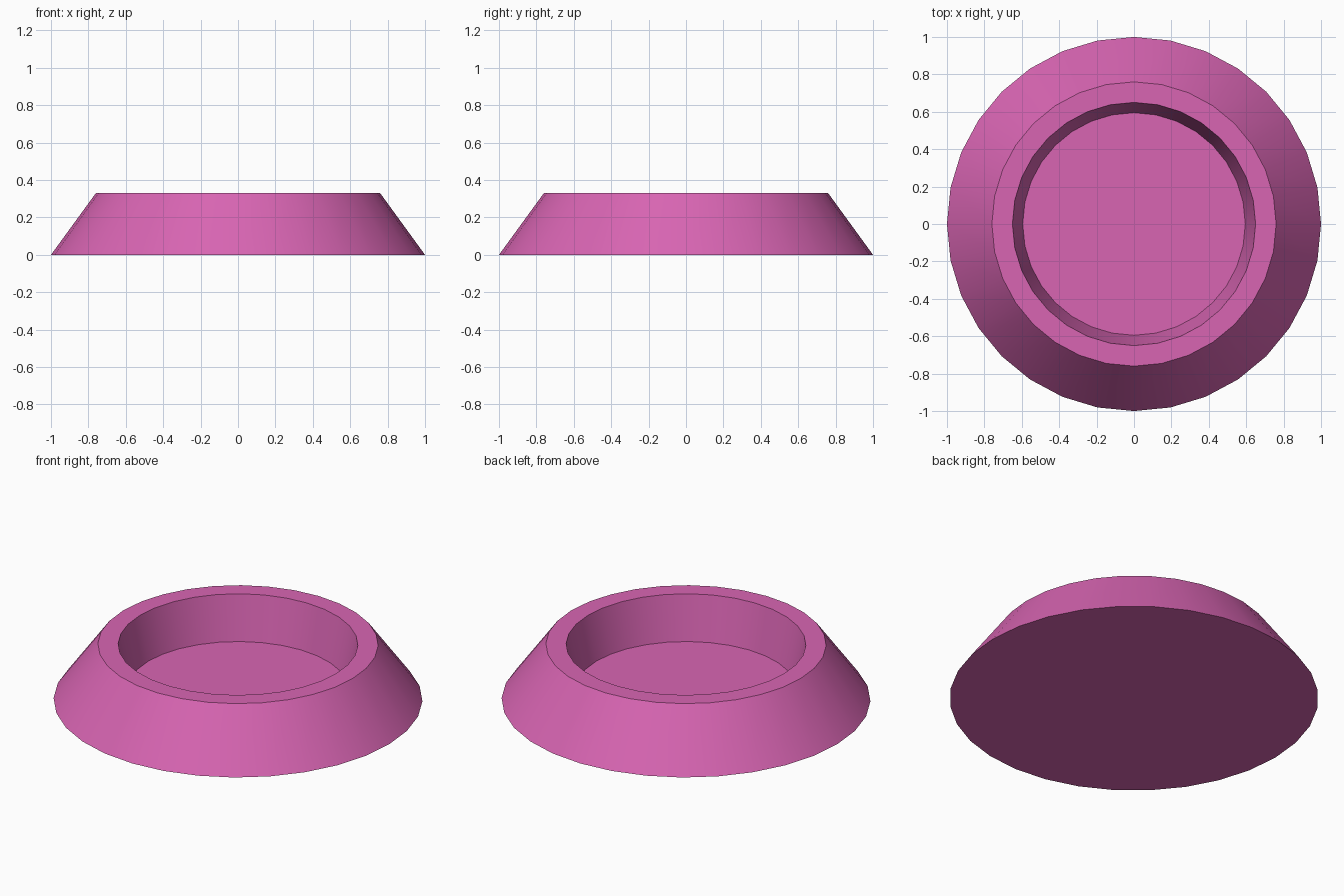
import bpy, bmesh
from math import cos, sin, pi, radians

if "Cube" in bpy.data.objects:
    bpy.data.objects.remove(bpy.data.objects["Cube"])

SIDES = 32
# Profile from the base edge, over the rim, down to the dish floor: (radius, z)
PROFILE = [(1.0, 0.0), (0.76, 0.33), (0.65, 0.33), (0.595, 0.07)]

bm = bmesh.new()
rings = [[bm.verts.new((r * cos(2 * pi * i / SIDES), r * sin(2 * pi * i / SIDES), z))
          for i in range(SIDES)] for r, z in PROFILE]

# Sloped outside, flat rim and recess wall
for low, high in zip(rings, rings[1:]):
    for i in range(SIDES):
        j = (i + 1) % SIDES
        bm.faces.new((low[i], low[j], high[j], high[i]))

# Underside and recess floor
bm.faces.new(rings[0][::-1])
bm.faces.new(rings[-1])

mesh = bpy.data.meshes.new("round_dish")
bm.to_mesh(mesh)
bm.free()
dish = bpy.data.objects.new("round_dish", mesh)
bpy.context.collection.objects.link(dish)

# Pink finish
pink = bpy.data.materials.new("pink")
pink.diffuse_color = (0.69, 0.13, 0.45, 1)
pink.use_nodes = True
pink.node_tree.nodes["Principled BSDF"].inputs["Base Color"].default_value = pink.diffuse_color
mesh.materials.append(pink)

# Smooth round walls, sharp rims
bpy.context.view_layer.objects.active = dish
dish.select_set(True)
bpy.ops.object.shade_smooth_by_angle(angle=radians(30))
